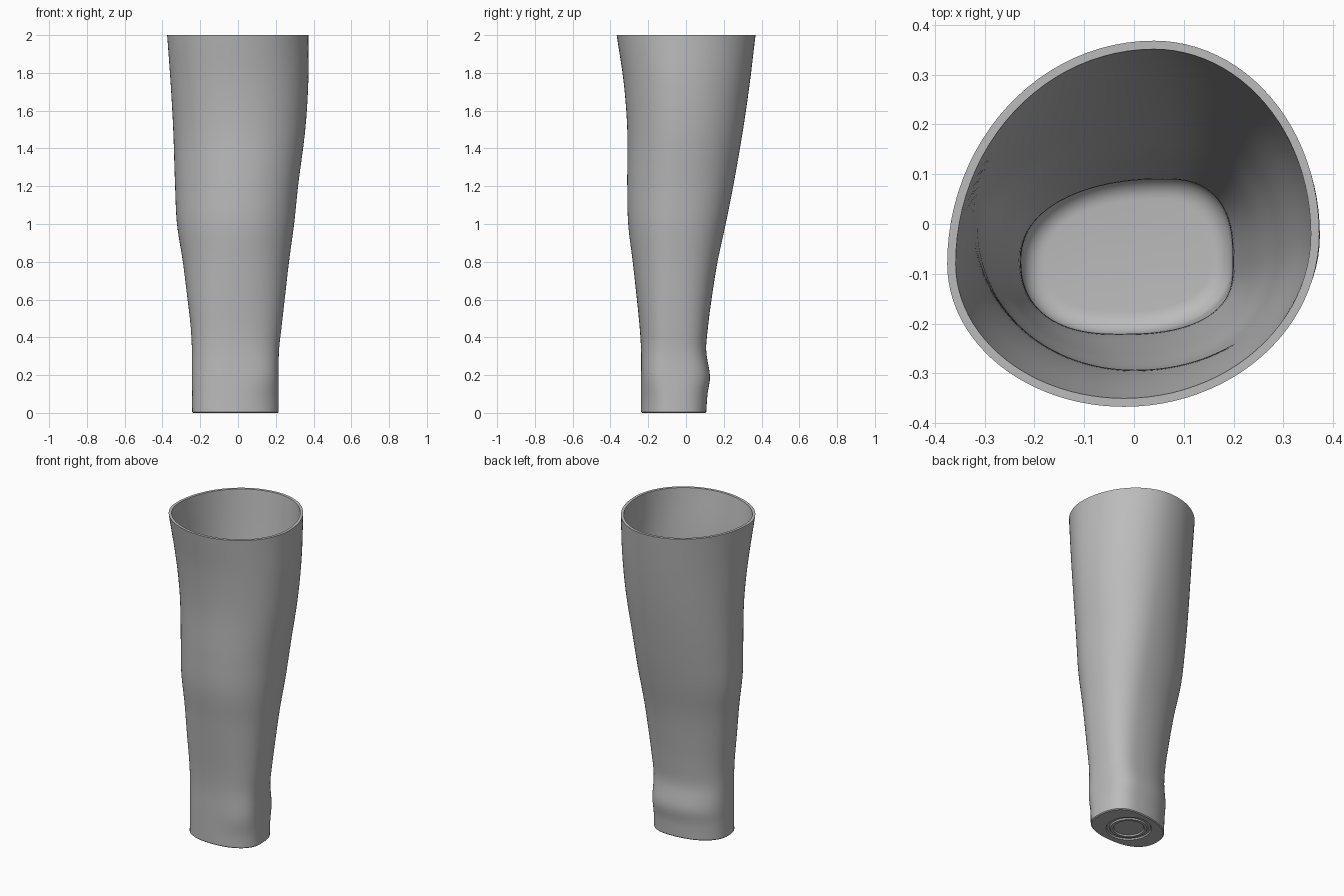
import bpy, bmesh, math

if "Cube" in bpy.data.objects:
    bpy.data.objects.remove(bpy.data.objects["Cube"])

SEG = 24          # steps per quarter of a cross-section
RINGS = 72        # cross-sections along the height
WALL = 0.017
FLOOR = 0.04

# Outline limits: height, right, left, front, back
LIMITS = [
    (0.0, -0.243, 0.215, -0.238, 0.107), (0.1, -0.243, 0.215, -0.238, 0.114),
    (0.19, -0.244, 0.215, -0.238, 0.127), (0.33, -0.244, 0.217, -0.238, 0.107),
    (0.45, -0.25, 0.23, -0.245, 0.116), (0.6, -0.267, 0.247, -0.26, 0.135),
    (0.8, -0.292, 0.27, -0.282, 0.167), (1.0, -0.323, 0.297, -0.306, 0.21),
    (1.2, -0.333, 0.318, -0.311, 0.25), (1.5, -0.343, 0.356, -0.311, 0.302),
    (1.75, -0.357, 0.372, -0.33, 0.338), (2.0, -0.375, 0.372, -0.367, 0.368)]

# Where the outline touches its limits: height, y at right, y at left, x at front, x at back
TOUCH = [
    (0.0, -0.08, -0.08, -0.03, 0.05), (0.5, -0.06, -0.08, -0.03, 0.06),
    (1.1, 0.0, -0.05, 0.0, 0.07), (1.5, 0.0, -0.03, 0.0, 0.06),
    (2.0, -0.08, -0.02, -0.02, 0.04)]

# Squareness of corners: height, back left, back right, front right, front left
CORNERS = [
    (0.0, 2.6, 2.2, 2.4, 2.2), (0.08, 2.6, 2.2, 2.4, 2.25),
    (0.2, 2.7, 2.2, 2.4, 2.7), (0.4, 2.6, 2.1, 2.4, 2.4),
    (1.0, 2.2, 1.9, 2.1, 2.1), (2.0, 2.0, 2.0, 2.0, 2.0)]


def sample(table, z):
    """Smooth interpolation of a table by height."""
    i = 0
    while i < len(table) - 2 and z > table[i + 1][0]:
        i += 1
    p, q = table[i], table[i + 1]
    before, after = table[max(i - 1, 0)], table[min(i + 2, len(table) - 1)]
    h = q[0] - p[0]
    t = (z - p[0]) / h
    out = []
    for k in range(1, len(p)):
        m0 = (q[k] - before[k]) / (q[0] - before[0]) * h
        m1 = (after[k] - p[k]) / (after[0] - p[0]) * h
        d = q[k] - p[k]
        out.append(p[k] + t * (m0 + t * (3 * d - 2 * m0 - m1 + t * (m0 + m1 - 2 * d))))
    return out


def section(z, inset=0.0, height=None):
    """Closed outline made of four rounded quarters."""
    right, left, front, back = sample(LIMITS, z)
    y_right, y_left, x_front, x_back = sample(TOUCH, z)
    powers = sample(CORNERS, z)
    right, front = right + inset, front + inset
    left, back = left - inset, back - inset
    quarters = [(x_back, left, y_left, back), (x_back, right, y_right, back),
                (x_front, right, y_right, front), (x_front, left, y_left, front)]
    points = []
    for q, (cx, ex, cy, ey) in enumerate(quarters):
        for s in range(SEG):
            a = (q + s / SEG) * math.pi / 2
            u = abs(math.cos(a)) ** (2 / powers[q])
            v = abs(math.sin(a)) ** (2 / powers[q])
            points.append((cx + (ex - cx) * u, cy + (ey - cy) * v,
                           z if height is None else height))
    return points


def circle(radius, z):
    n = SEG * 4
    return [(-0.015 + radius * math.cos(math.tau * i / n),
             -0.065 + radius * math.sin(math.tau * i / n), z) for i in range(n)]


# Underside with a ring groove, then outer wall, rim, inner wall and floor
loops = [circle(r, z) for r, z in
         ((0.085, 0.008), (0.09, 0.0), (0.105, 0.0), (0.11, 0.008), (0.125, 0.008), (0.13, 0.0))]
loops.append(section(0, 0.005))
loops += [section(max(2 * i / RINGS, 0.005) if i == 0 else 2 * i / RINGS) for i in range(RINGS + 1)]
fillet = 0.045
start = FLOOR + fillet
loops += [section(2 + (start - 2) * i / RINGS, WALL) for i in range(RINGS + 1)]
for i in range(1, 8):
    a = i / 7 * math.pi / 2
    loops.append(section(start, WALL + fillet * (1 - math.cos(a)), start - fillet * math.sin(a)))

bm = bmesh.new()
rings = [[bm.verts.new(p) for p in loop] for loop in loops]
for lower, upper in zip(rings, rings[1:]):
    for i in range(len(lower)):
        j = (i + 1) % len(lower)
        bm.faces.new((lower[i], lower[j], upper[j], upper[i]))
bm.faces.new(rings[0][::-1])
bm.faces.new(rings[-1])
bmesh.ops.recalc_face_normals(bm, faces=bm.faces)
mesh = bpy.data.meshes.new("hollow_sleeve")
bm.to_mesh(mesh)
bm.free()

sleeve = bpy.data.objects.new("hollow_sleeve", mesh)
bpy.context.collection.objects.link(sleeve)

grey = bpy.data.materials.new("plain_grey")
grey.use_nodes = True
colour = (0.5, 0.5, 0.5, 1)
grey.diffuse_color = colour
grey.node_tree.nodes["Principled BSDF"].inputs["Base Color"].default_value = colour
mesh.materials.append(grey)

bpy.context.view_layer.objects.active = sleeve
sleeve.select_set(True)
bpy.ops.object.shade_smooth_by_angle(angle=math.radians(35))
